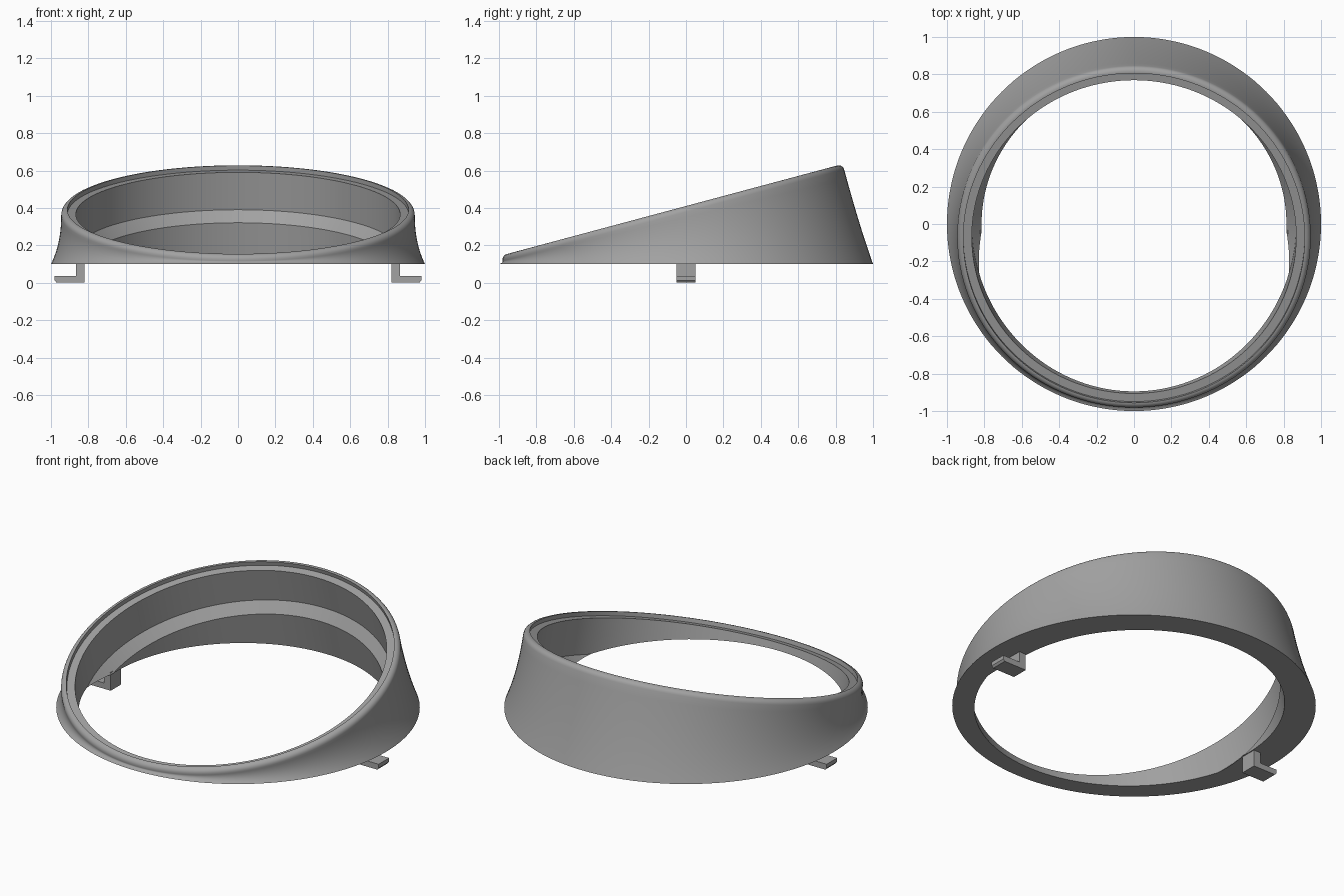
import bpy, bmesh, math
from mathutils import Vector

cube = bpy.data.objects.get("Cube")
if cube:
    bpy.data.objects.remove(cube)

SEG = 144
BASE_Z = 0.10
TILT = math.radians(15)
CENTRE = Vector((0, -0.075, 0.39))                       # middle of the slanted rim plane
AXIS = Vector((0, -math.sin(TILT), math.cos(TILT)))      # normal of the rim plane
SLOPE = Vector((0, math.cos(TILT), math.sin(TILT)))

grey = bpy.data.materials.new("mid grey")
grey.use_nodes = True
COLOUR = (0.36, 0.36, 0.36, 1)
grey.diffuse_color = COLOUR
grey.node_tree.nodes["Principled BSDF"].inputs["Base Color"].default_value = COLOUR


def make_object(name, bm):
    bmesh.ops.recalc_face_normals(bm, faces=bm.faces)
    mesh = bpy.data.meshes.new(name)
    bm.to_mesh(mesh)
    bm.free()
    mesh.materials.append(grey)
    obj = bpy.data.objects.new(name, mesh)
    bpy.context.collection.objects.link(obj)
    return obj


def tilted(a, r, depth):
    """Point at angle a and radius r, sunk below the slanted rim plane."""
    return CENTRE + Vector((r * math.cos(a), 0, 0)) + SLOPE * r * math.sin(a) - AXIS * depth


def clip_to_base(points):
    """Stop a descending path where it meets the base plane."""
    out = [points[0]]
    for p, q in zip(points, points[1:]):
        if out[-1].z <= BASE_Z + 1e-6:
            out.append(out[-1].copy())
        elif q.z < BASE_Z:
            out.append(p.lerp(q, (p.z - BASE_Z) / (p.z - q.z)))
        else:
            out.append(q)
    return out


def section(a):
    # Flared outer wall, from the flat base up to the slanted cylinder
    base = Vector((math.cos(a), math.sin(a), BASE_Z))
    top = tilted(a, 0.945, 0.03)
    knee = top - AXIS * 0.6 * (top.z - BASE_Z)
    pts = []
    for i in range(13):
        t = i / 12
        pts.append(base * (1 - t) ** 2 + knee * 2 * t * (1 - t) + top * t * t)
    # Rounded rim
    for i in range(1, 6):
        b = math.pi / 2 * i / 5
        pts.append(tilted(a, 0.915 + 0.03 * math.cos(b), 0.03 - 0.03 * math.sin(b)))
    # Recessed seat, upper bore, sloping ledge and lower bore
    inner = [(0.912, 0), (0.912, 0.025), (0.867, 0.025), (0.867, 0.232),
             (0.815, 0.29), (0.815, 1)]
    return pts + clip_to_base([tilted(a, r, d) for r, d in inner])


# Slanted bezel ring
bm = bmesh.new()
rings = [[bm.verts.new(p) for p in section(2 * math.pi * k / SEG)] for k in range(SEG)]
n = len(rings[0])
for k in range(SEG):
    here, following = rings[k], rings[(k + 1) % SEG]
    for i in range(n):
        j = (i + 1) % n
        bm.faces.new((here[i], following[i], following[j], here[j]))
bmesh.ops.remove_doubles(bm, verts=bm.verts, dist=1e-5)
bezel = make_object("bezel_ring", bm)
bpy.context.view_layer.objects.active = bezel
bezel.select_set(True)
bpy.ops.object.shade_smooth_by_angle(angle=math.radians(28))
bezel.select_set(False)

# L-shaped clips under both sides
clip_profile = [(0.82, 0), (0.97, 0), (0.98, 0.012), (0.98, 0.035),
                (0.865, 0.035), (0.865, 0.11), (0.82, 0.11)]
for name, side in (("left_clip", 1), ("right_clip", -1)):
    bm = bmesh.new()
    face = bm.faces.new([bm.verts.new((side * x, -0.05, z)) for x, z in clip_profile])
    extruded = bmesh.ops.extrude_face_region(bm, geom=[face])
    moved = [v for v in extruded["geom"] if isinstance(v, bmesh.types.BMVert)]
    bmesh.ops.translate(bm, verts=moved, vec=(0, 0.10, 0))
    make_object(name, bm)
